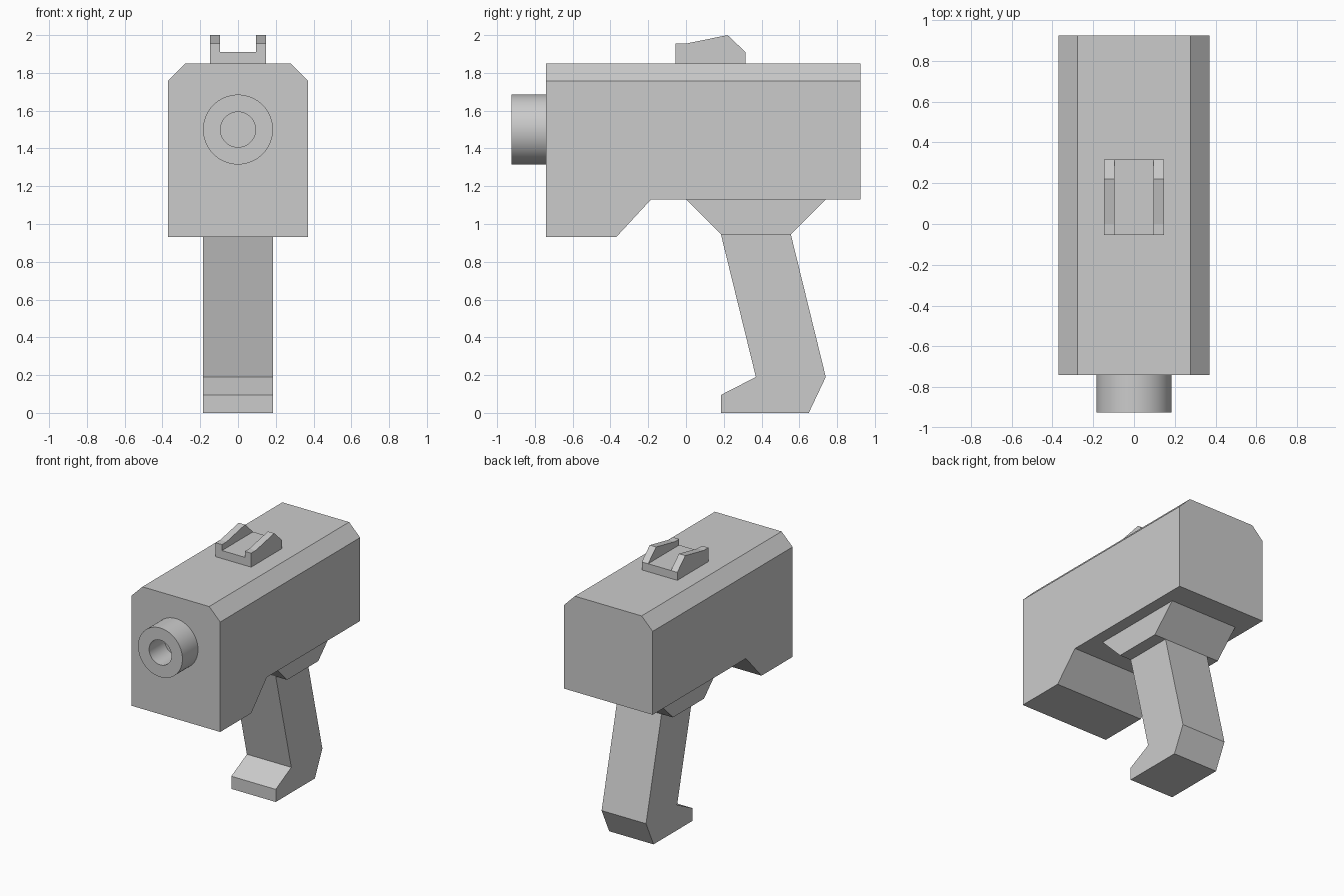
import bpy, bmesh, math
from mathutils import Matrix, Vector

cube = bpy.data.objects.get("Cube")
if cube:
    bpy.data.objects.remove(cube, do_unlink=True)

grey = bpy.data.materials.new("plain grey")
grey.use_nodes = True
colour = (0.6, 0.6, 0.6, 1)
grey.diffuse_color = colour
grey.node_tree.nodes["Principled BSDF"].inputs["Base Color"].default_value = colour


def finish(name, bm):
    bmesh.ops.recalc_face_normals(bm, faces=bm.faces[:])
    mesh = bpy.data.meshes.new(name)
    bm.to_mesh(mesh)
    bm.free()
    mesh.materials.append(grey)
    obj = bpy.data.objects.new(name, mesh)
    bpy.context.collection.objects.link(obj)
    return obj


def side_profile(name, points, x0, x1):
    """Extrude a (y, z) outline from x0 to x1."""
    bm = bmesh.new()
    face = bm.faces.new([bm.verts.new((x0, y, z)) for y, z in points])
    new = bmesh.ops.extrude_face_region(bm, geom=[face])["geom"]
    verts = [v for v in new if isinstance(v, bmesh.types.BMVert)]
    bmesh.ops.translate(bm, verts=verts, vec=Vector((x1 - x0, 0, 0)))
    return finish(name, bm)


# Body: notched side outline with the two long top edges chamfered
body = side_profile("body", [(-0.74, 0.93), (-0.37, 0.93), (-0.185, 1.13),
                             (0.925, 1.13), (0.925, 1.85), (-0.74, 1.85)], -0.37, 0.37)
bm = bmesh.new()
bm.from_mesh(body.data)
top_edges = [e for e in bm.edges
             if all(v.co.z > 1.8 for v in e.verts) and abs(e.verts[0].co.x - e.verts[1].co.x) < 0.01]
bmesh.ops.bevel(bm, geom=top_edges, offset=0.092, segments=1, affect='EDGES')
bm.to_mesh(body.data)
bm.free()

# Grip and its wider collar under the body
side_profile("grip_collar", [(0, 1.13), (0.185, 0.945), (0.555, 0.945), (0.74, 1.13)], -0.28, 0.28)
side_profile("grip", [(0.185, 0.945), (0.37, 0.19), (0.185, 0.095), (0.185, 0),
                      (0.65, 0), (0.74, 0.19), (0.555, 0.945)], -0.185, 0.185)

# Sight: flat base with a raised wall on each side
side_profile("sight_base", [(-0.055, 1.85), (0.315, 1.85), (0.315, 1.91), (-0.055, 1.91)], -0.148, 0.148)
wall = [(-0.055, 1.91), (0.315, 1.91), (0.22, 2.0), (0, 1.955), (-0.055, 1.955)]
for name, x in (("sight_wall_left", 0.095), ("sight_wall_right", -0.148)):
    side_profile(name, wall, x, x + 0.053)

# Barrel: hollow tube spun around the y axis
bm = bmesh.new()
section = [(0.185, -0.74), (0.185, -0.925), (0.093, -0.925), (0.093, -0.74)]
verts = [bm.verts.new((r, y, 1.5)) for r, y in section]
edges = [bm.edges.new(pair) for pair in zip(verts, verts[1:])]
bmesh.ops.spin(bm, geom=verts + edges, cent=(0, 0, 1.5), axis=(0, 1, 0),
               angle=math.tau, steps=64, use_merge=True)
bmesh.ops.remove_doubles(bm, verts=bm.verts[:], dist=0.0001)
barrel = finish("barrel", bm)
bpy.ops.object.select_all(action='DESELECT')
barrel.select_set(True)
bpy.context.view_layer.objects.active = barrel
bpy.ops.object.shade_smooth_by_angle(angle=math.radians(40))
